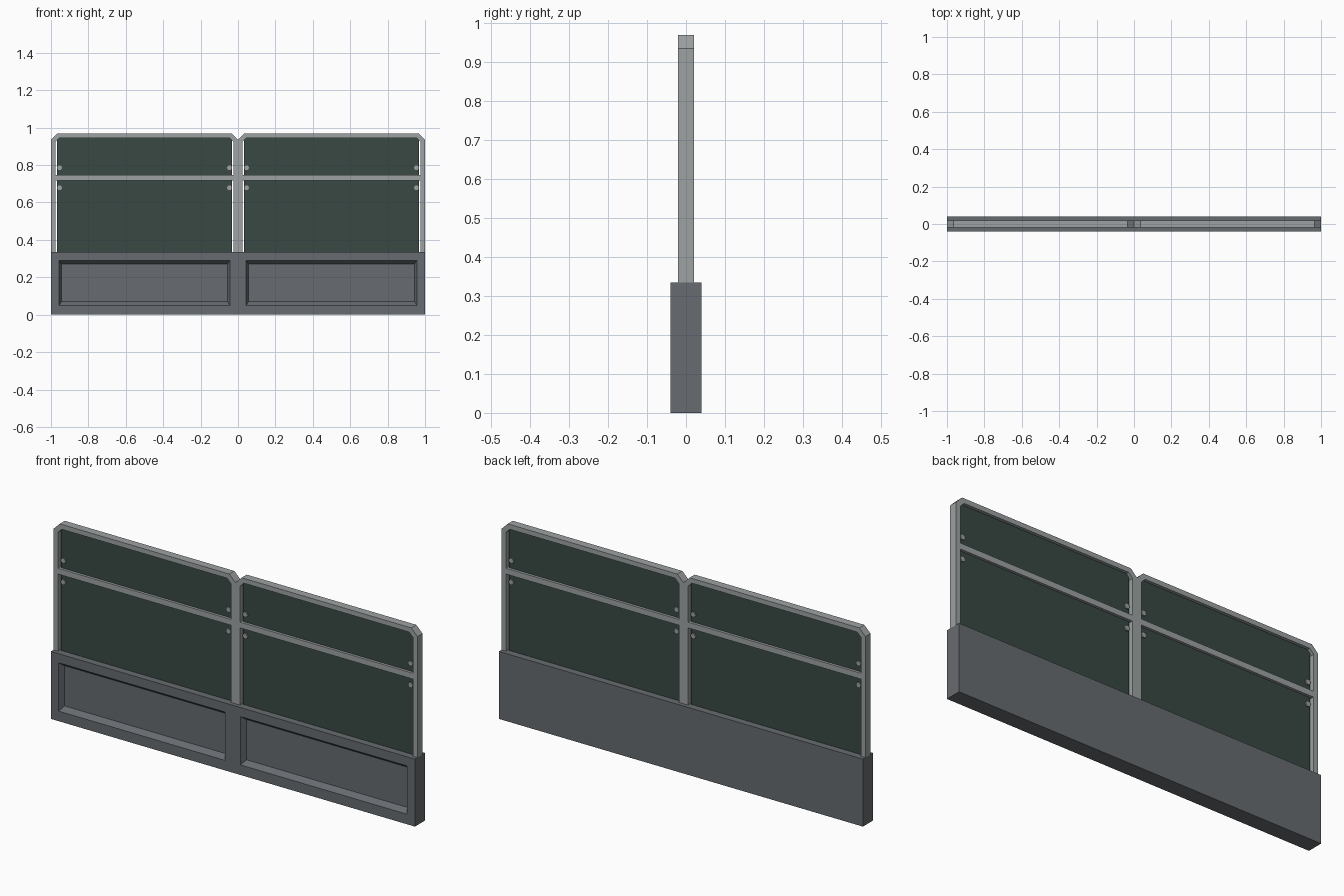
import bpy, bmesh, math

if "Cube" in bpy.data.objects:
    bpy.data.objects.remove(bpy.data.objects["Cube"])

def material(name, col):
    m = bpy.data.materials.new(name)
    m.diffuse_color = (*col, 1)
    m.use_nodes = True
    m.node_tree.nodes["Principled BSDF"].inputs["Base Color"].default_value = m.diffuse_color
    return m

BASE = material("dark grey base", (0.135, 0.148, 0.162))
FRAME = material("light grey metal", (0.34, 0.36, 0.365))
GLASS = material("dark green glass", (0.040, 0.066, 0.055))

def finish(bm, name, mat):
    bmesh.ops.remove_doubles(bm, verts=bm.verts, dist=1e-5)
    bmesh.ops.recalc_face_normals(bm, faces=bm.faces)
    me = bpy.data.meshes.new(name)
    bm.to_mesh(me)
    bm.free()
    me.materials.append(mat)
    ob = bpy.data.objects.new(name, me)
    bpy.context.collection.objects.link(ob)
    return ob

def plate(name, pts, y0, y1, mat):
    """Extrude an (x, z) outline along y."""
    bm = bmesh.new()
    a = [bm.verts.new((x, y0, z)) for x, z in pts]
    b = [bm.verts.new((x, y1, z)) for x, z in pts]
    bm.faces.new(a)
    bm.faces.new(b[::-1])
    n = len(pts)
    for i in range(n):
        j = (i + 1) % n
        bm.faces.new((a[i], b[i], b[j], a[j]))
    return finish(bm, name, mat)

def rect(x0, x1, z0, z1):
    return [(x0, z0), (x1, z0), (x1, z1), (x0, z1)]

# base block with two bevelled recesses in the front
H, D, DEPTH = 0.335, 0.04, 0.025
xs = [-1, -0.957, -0.043, 0.043, 0.957, 1]
zs = [0, 0.05, 0.29, H]
bm = bmesh.new()
def face(pts):
    bm.faces.new([bm.verts.new(p) for p in pts])
for i in range(5):
    for k in range(3):
        out = [(x, -D, z) for x, z in rect(xs[i], xs[i + 1], zs[k], zs[k + 1])]
        if k == 1 and i in (1, 3):
            inn = [(x, -D + DEPTH, z) for x, z in
                   rect(xs[i] + 0.014, xs[i + 1] - 0.014, zs[k] + 0.02, zs[k + 1] - 0.02)]
            face(inn)
            for a in range(4):
                b = (a + 1) % 4
                face([out[a], out[b], inn[b], inn[a]])
        else:
            face(out)
face([(x, D, z) for x, z in rect(-1, 1, 0, H)])
for z in (0, H):
    face([(x, -D, z) for x in xs] + [(1, D, z), (-1, D, z)])
for x in (-1, 1):
    face([(x, -D, z) for z in zs] + [(x, D, H), (x, D, 0)])
finish(bm, "base", BASE)

# two framed bays above the base
W, TOP, CH = 0.024, 0.97, 0.034
def arch(x0, x1, top, c):
    return [(x0, H), (x0, top - c), (x0 + c, top), (x1 - c, top), (x1, top - c), (x1, H)]

for side, x0, x1 in (("left", -1, 0), ("right", 0, 1)):
    outer = arch(x0, x1, TOP, CH)
    inner = arch(x0 + W, x1 - W, TOP - W, 0.022)
    plate(side + "_frame", outer + inner[::-1], -0.02, 0.02, FRAME)
    plate(side + "_crossbar", rect(x0 + W, x1 - W, 0.717, 0.746), -0.018, 0.018, FRAME)
    # glass leaves a narrow gap beside the posts
    plate(side + "_glass", arch(x0 + 0.032, x1 - 0.032, TOP - W + 0.001, 0.014), -0.005, 0.005, GLASS)
    # small clips holding the glass
    for cx in (x0 + 0.046, x1 - 0.046):
        for cz in (0.786, 0.679):
            pts = [(cx + 0.014 * math.cos(math.radians(t)), cz + 0.014 * math.sin(math.radians(t)))
                   for t in range(0, 360, 60)]
            plate(side + "_glass_clip", pts, -0.011, 0.011, FRAME)
